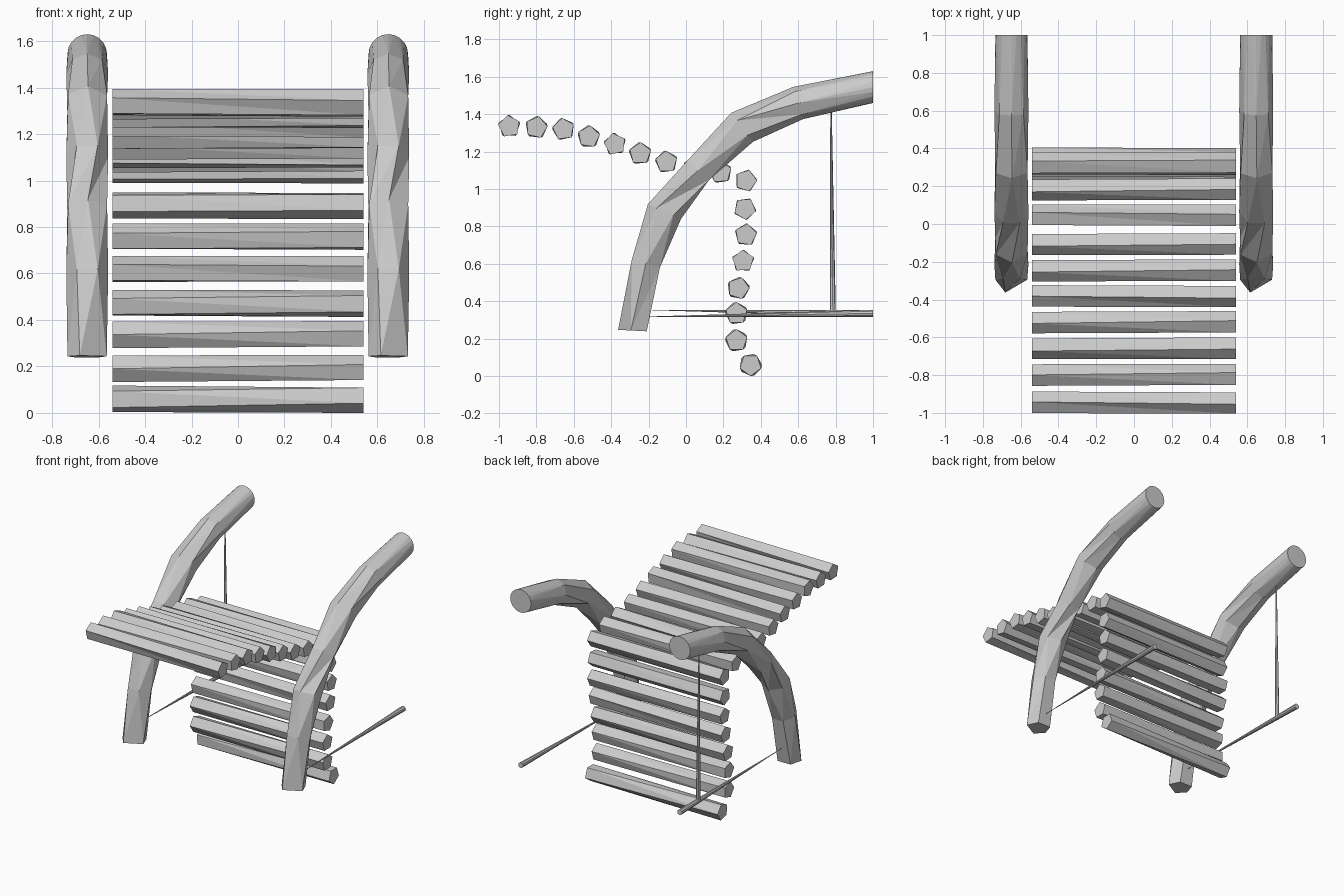
import bpy, bmesh
from math import cos, sin, radians, pi
from mathutils import Vector

if "Cube" in bpy.data.objects:
    bpy.data.objects.remove(bpy.data.objects["Cube"])


def loft(name, rings):
    """Skin rings of differing vertex counts with triangles and cap the ends."""
    bm = bmesh.new()
    loops = [[bm.verts.new(p) for p in ring] for ring in rings]
    for a, b in zip(loops, loops[1:]):
        n, m = len(a), len(b)
        i = j = 0
        while i < n or j < m:
            step_a = j >= m or (i < n and (i + 0.5) / n <= (j + 0.5) / m)
            if step_a:
                tri = (a[i % n], a[(i + 1) % n], b[j % m])
                i += 1
            else:
                tri = (a[i % n], b[(j + 1) % m], b[j % m])
                j += 1
            if len(set(tri)) == 3:
                bm.faces.new(tri)
    for end in (loops[0], loops[-1]):
        if len(end) > 2:
            bm.faces.new(end)
    bmesh.ops.recalc_face_normals(bm, faces=bm.faces[:])
    mesh = bpy.data.meshes.new(name)
    bm.to_mesh(mesh)
    bm.free()
    obj = bpy.data.objects.new(name, mesh)
    bpy.context.collection.objects.link(obj)
    return obj


def ring(center, u, v, radius, sides, start=0):
    """Regular polygon in the plane spanned by u and v."""
    angles = [radians(start) + 2 * pi * k / sides for k in range(sides)]
    return [Vector(center) + radius * (cos(a) * Vector(u) + sin(a) * Vector(v))
            for a in angles]


X, Y, Z = (1, 0, 0), (0, 1, 0), (0, 0, 1)

# Slats: pentagonal bars as (y, z, rotation of the right end, twist to the left end)
seat_slats = [(-0.945, 1.335, 27, -12), (-0.80, 1.33, 5, 12), (-0.655, 1.32, 25, 10),
              (-0.52, 1.28, 10, 14), (-0.38, 1.24, 30, -10), (-0.245, 1.19, 15, 12),
              (-0.105, 1.145, 20, 10), (0.043, 1.11, 10, -10), (0.185, 1.09, 20, 12)]
back_slats = [(0.32, 1.045, 0, 5), (0.315, 0.895, -13, 5), (0.32, 0.755, 10, 8),
              (0.305, 0.615, 20, -8), (0.28, 0.47, 0, 14), (0.27, 0.335, 18, 16),
              (0.27, 0.19, 18, 18), (0.345, 0.06, -18, 20)]
for label, slats in (("seat_slat", seat_slats), ("lower_slat", back_slats)):
    for k, (y, z, rot, twist) in enumerate(slats, 1):
        loft(f"{label}_{k}", [ring((0.54, y, z), Y, Z, 0.06, 5, rot),
                              ring((-0.54, y, z), Y, Z, 0.06, 5, rot + twist)])

# Curved side arms: (y, z, path angle, radius, sides, start angle)
arm_path = [(-0.285, 0.243, 87, 0.086, 5, 0),
            (-0.215, 0.60, 76, 0.090, 6, 0),
            (-0.115, 0.88, 66, 0.097, 6, 28),
            (0.065, 1.10, 49, 0.090, 6, 0),
            (0.30, 1.33, 37, 0.097, 6, 28),
            (0.60, 1.46, 17, 0.090, 8, 0),
            (1.00, 1.545, 0, 0.085, 20, 0)]
for side, x in (("left", -0.649), ("right", 0.647)):
    rings = []
    for y, z, ang, r, n, start in arm_path:
        normal = (0, -sin(radians(ang)), cos(radians(ang)))
        if n == 5:
            # Foot: irregular pentagon with its point to the front
            foot = [(0.084, 0.01), (-0.032, 0.078), (-0.085, 0.01),
                    (-0.055, -0.075), (0.05, -0.075)]
            rings.append([Vector((x, y, z)) + a * Vector(X) + b * Vector(normal)
                          for a, b in foot])
        else:
            rings.append(ring((x, y, z), X, normal, r, n, start))
    loft(f"{side}_arm", rings)

# Low rails tapering to a point inside the arms
for side, x, tip_z in (("left", -0.649, 0.354), ("right", 0.647, 0.317)):
    loft(f"{side}_rail", [ring((x, 1.0, 0.335), X, Z, 0.02, 10),
                          [Vector((x, -0.25, tip_z))]])

# Single thin upright between the left rail and arm
loft("upright_rod", [ring((-0.649, 0.785, 0.335), X, Y, 0.016, 8),
                     ring((-0.649, 0.775, 1.46), X, Y, 0.004, 3)])
